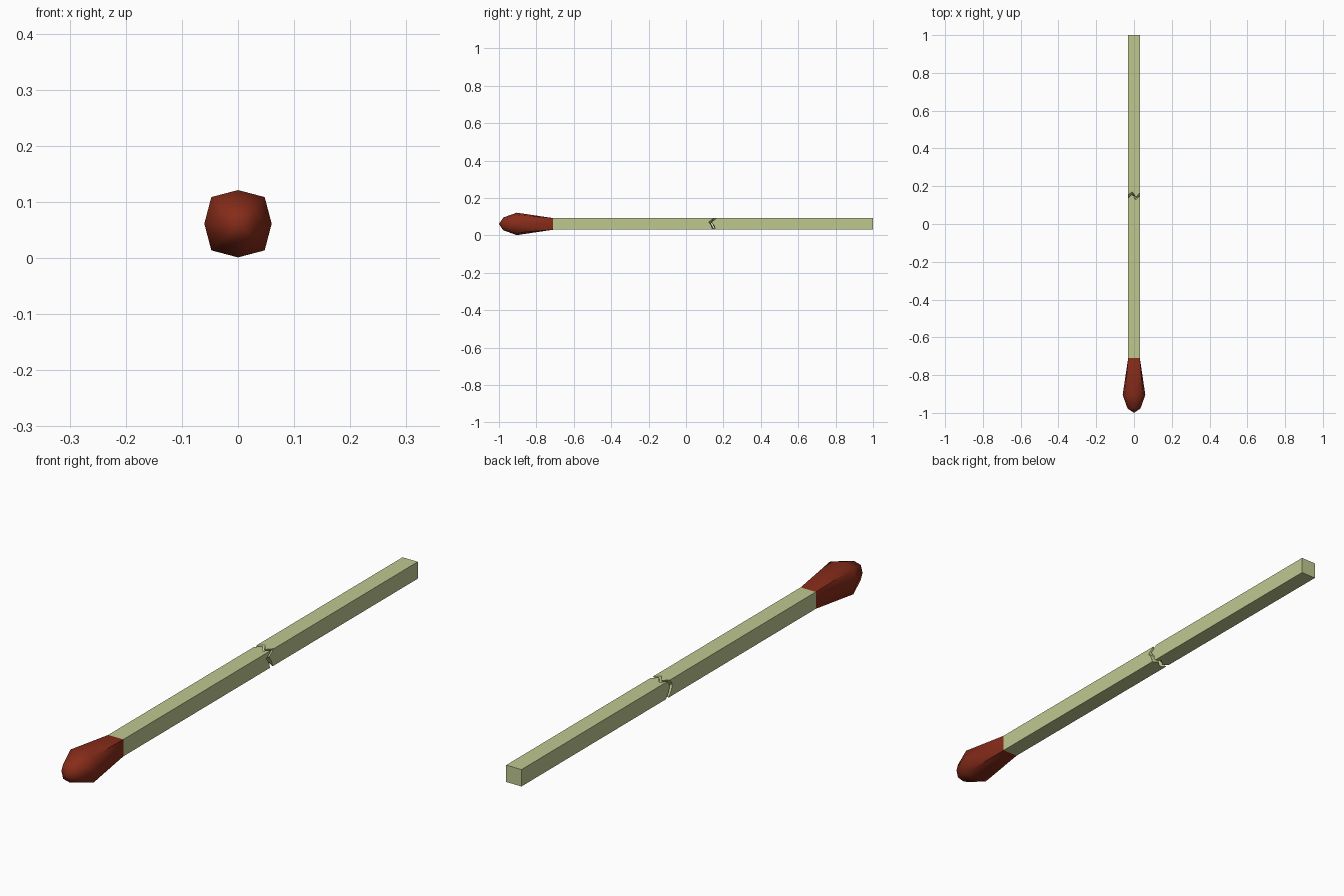
import bpy, bmesh, math

if "Cube" in bpy.data.objects:
    bpy.data.objects.remove(bpy.data.objects["Cube"])

CZ = 0.061   # height of the stick's axis
S = 0.031    # half width of the stick


def material(name, col):
    m = bpy.data.materials.new(name)
    m.diffuse_color = (*col, 1)
    m.use_nodes = True
    m.node_tree.nodes["Principled BSDF"].inputs["Base Color"].default_value = m.diffuse_color
    return m


def square_ring(n):
    """Points around a unit square, n per side."""
    corners = [(1, 1), (-1, 1), (-1, -1), (1, -1)]
    pts = []
    for i in range(4):
        a, b = corners[i], corners[(i + 1) % 4]
        for k in range(n):
            t = k / n
            pts.append((a[0] + (b[0] - a[0]) * t, a[1] + (b[1] - a[1]) * t))
    return pts


def loft(name, rings, mat, tip_start=None, tip_end=None, angle=40):
    """Skin rings of 3D points, closing an end with a fan to its tip point."""
    bm = bmesh.new()
    rows = [[bm.verts.new(p) for p in r] for r in rings]
    n = len(rows[0])
    for a, b in zip(rows, rows[1:]):
        for i in range(n):
            j = (i + 1) % n
            bm.faces.new((a[i], a[j], b[j], b[i]))
    for row, tip in ((rows[0], tip_start), (rows[-1], tip_end)):
        if tip is None:
            bm.faces.new(row)
        else:
            c = bm.verts.new(tip)
            for i in range(n):
                bm.faces.new((row[i], row[(i + 1) % n], c))
    bmesh.ops.recalc_face_normals(bm, faces=bm.faces)
    me = bpy.data.meshes.new(name)
    bm.to_mesh(me)
    bm.free()
    ob = bpy.data.objects.new(name, me)
    bpy.context.collection.objects.link(ob)
    me.materials.append(mat)
    bpy.ops.object.select_all(action='DESELECT')
    ob.select_set(True)
    bpy.context.view_layer.objects.active = ob
    bpy.ops.object.shade_smooth_by_angle(angle=math.radians(angle))
    return ob


wood = material("pale_wood", (0.52, 0.58, 0.28))
red = material("red_tip", (0.24, 0.025, 0.01))

# Head: square neck swelling to an octagon, then a blunt point
head_rings = []
for y, mid, corner in [(-0.71, S, S), (-0.905, 0.06, 0.0475), (-0.977, 0.034, 0.027)]:
    head_rings.append([(x * (corner if abs(x * z) > 0.5 else mid), y,
                        CZ + z * (corner if abs(x * z) > 0.5 else mid))
                       for x, z in square_ring(2)])
loft("match_head", head_rings, red, tip_end=(0, -1, CZ), angle=60)

# Jagged break: y position of the crack around the stick
ring = square_ring(3)
crack = [0.150, 0.128, 0.158, 0.138, 0.124, 0.131,
         0.147, 0.135, 0.155, 0.143, 0.137, 0.122]


def plain(y):
    return [(x * S, y, CZ + z * S) for x, z in ring]


def jagged(shift):
    return [(x * S, y + shift, CZ + z * S) for (x, z), y in zip(ring, crack)]


# Two halves of the stick with a thin gap between them
loft("front_stick", [plain(-0.71), jagged(-0.001)], wood, tip_end=(0, 0.134, CZ))
loft("back_stick", [jagged(0.014), plain(1.0)], wood, tip_start=(0, 0.149, CZ))
